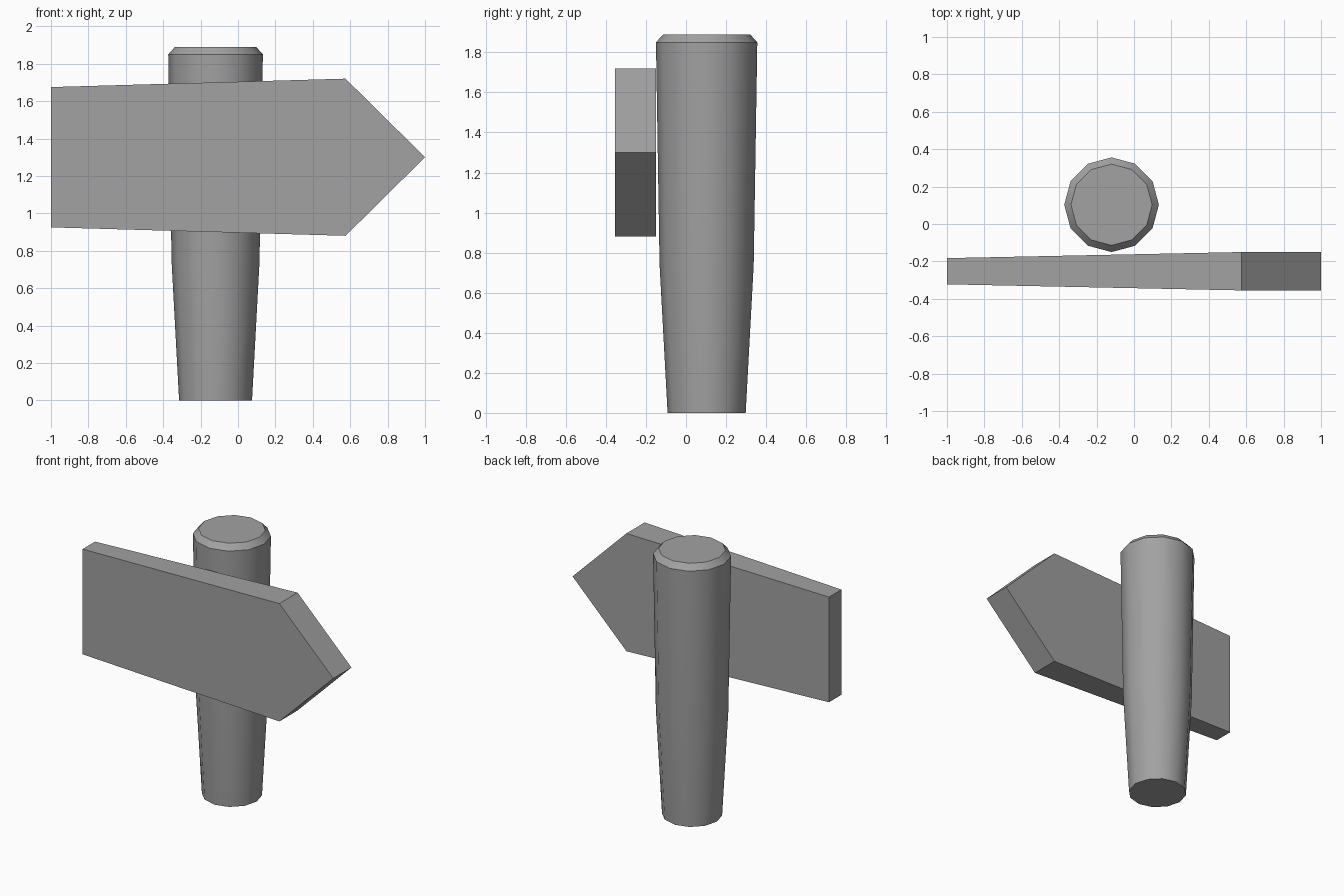
import bpy
import bmesh
import math

cube = bpy.data.objects.get("Cube")
if cube:
    bpy.data.objects.remove(cube, do_unlink=True)

grey = bpy.data.materials.new("plain_grey")
grey.use_nodes = True
COLOR = (0.36, 0.36, 0.36, 1)
grey.diffuse_color = COLOR
grey.node_tree.nodes["Principled BSDF"].inputs["Base Color"].default_value = COLOR


def skin_loops(name, loops):
    """Join matching closed loops of points with quads and cap both ends."""
    bm = bmesh.new()
    rings = [[bm.verts.new(p) for p in loop] for loop in loops]
    count = len(rings[0])
    for low, high in zip(rings, rings[1:]):
        for i in range(count):
            j = (i + 1) % count
            bm.faces.new((low[i], low[j], high[j], high[i]))
    bm.faces.new(rings[0][::-1])
    bm.faces.new(rings[-1])
    bmesh.ops.recalc_face_normals(bm, faces=bm.faces)
    mesh = bpy.data.meshes.new(name)
    bm.to_mesh(mesh)
    bm.free()
    mesh.materials.append(grey)
    obj = bpy.data.objects.new(name, mesh)
    bpy.context.collection.objects.link(obj)
    return obj


# Twelve-sided post, widening upward, with a chamfered top
SIDES = 12
POST_X, POST_Y = -0.12, 0.103
profile = [(0.195, 0), (0.235, 0.74), (0.253, 1.85), (0.217, 1.89)]
post = skin_loops("post", [
    [(POST_X + r * math.cos(math.tau * i / SIDES),
      POST_Y + r * math.sin(math.tau * i / SIDES), z) for i in range(SIDES)]
    for r, z in profile])

# Arrow board: taller and thicker towards the pointed end
BOARD_Y, BOARD_Z = -0.2525, 1.3
outline = [(-1, -0.375, 0.07), (0.575, -0.42, 0.1025), (1, 0, 0.1025),
           (0.575, 0.42, 0.1025), (-1, 0.375, 0.07)]
board = skin_loops("arrow_board", [
    [(x, BOARD_Y + side * half, BOARD_Z + z) for x, z, half in outline]
    for side in (-1, 1)])

# Soft post sides, crisp chamfer and end caps
bpy.ops.object.select_all(action="DESELECT")
post.select_set(True)
bpy.context.view_layer.objects.active = post
bpy.ops.object.shade_smooth_by_angle(angle=math.radians(31))
